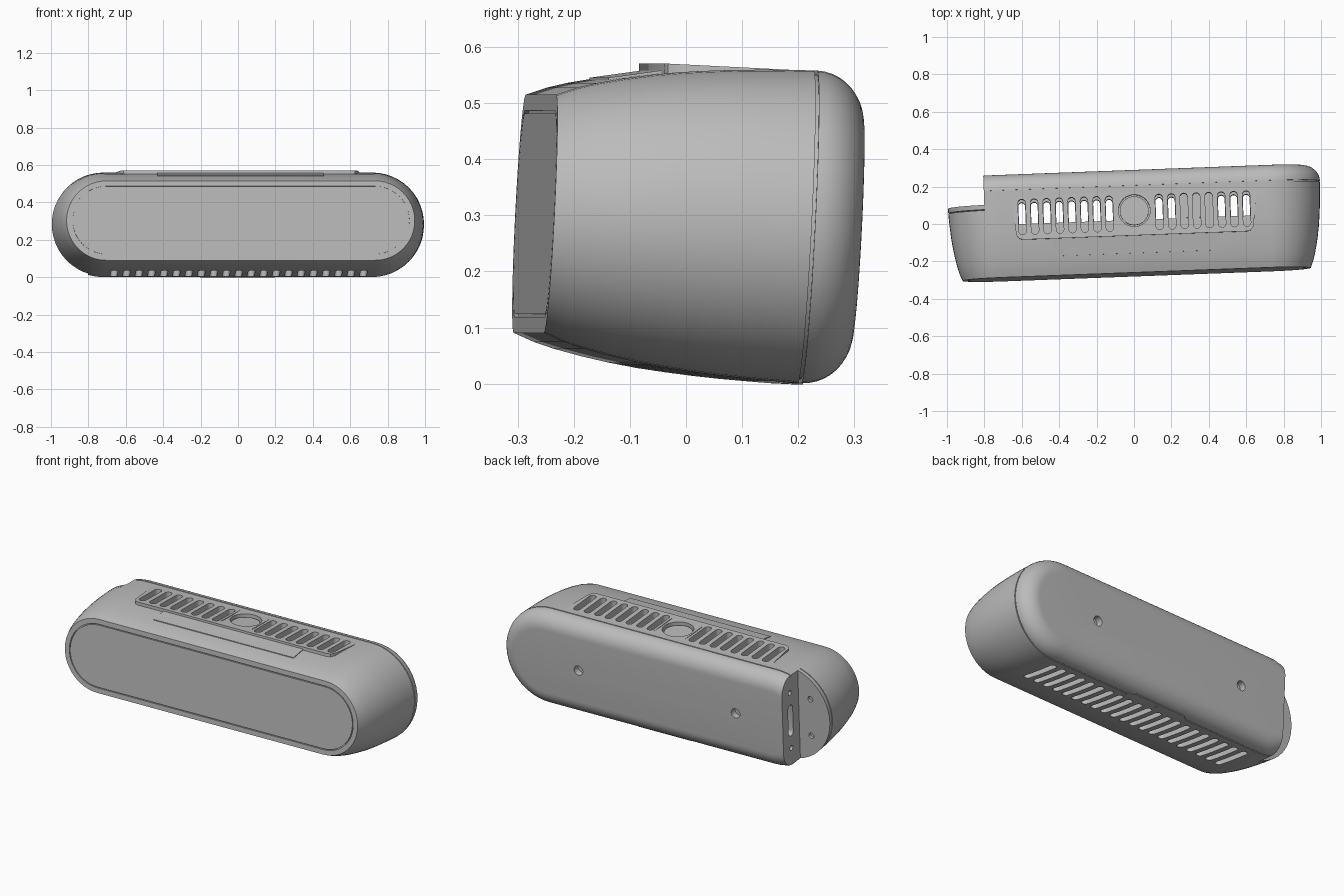
import bpy, bmesh, math
from mathutils import Matrix, Vector

if "Cube" in bpy.data.objects:
    bpy.data.objects.remove(bpy.data.objects["Cube"])

grey = bpy.data.materials.new("grey plastic")
grey.use_nodes = True
COLOUR = (0.5, 0.5, 0.5, 1)
grey.diffuse_color = COLOUR
grey.node_tree.nodes["Principled BSDF"].inputs["Base Color"].default_value = COLOUR
parts = []


# Outlines
def circle(r, u=0, v=0, n=32):
    return [(u + r * math.cos(math.tau * i / n), v + r * math.sin(math.tau * i / n)) for i in range(n)]


def stadium(half, r, n=24):
    pts = []
    for side in (1, -1):
        for i in range(n + 1):
            a = math.pi * (i / n - 0.5)
            pts.append((side * (half + r * math.cos(a)), side * r * math.sin(a)))
    return pts


def upright_slot(u, v, half, r):
    return [(u - q, v + p) for p, q in stadium(half, r, 8)]


def rect(u0, u1, v0, v1):
    return [(u0, v0), (u1, v0), (u1, v1), (u0, v1)]


# Solids
def place(pts, axis, t):
    order = {"X": lambda p, q: (t, p, q), "Y": lambda p, q: (p, t, q), "Z": lambda p, q: (p, q, t)}[axis]
    return [order(p, q) for p, q in pts]


def prism(pts, axis, a, b):
    return [place(pts, axis, a), place(pts, axis, b)]


def build(name, shells, keep=True):
    bm = bmesh.new()
    for rings in shells:
        loops = [[bm.verts.new(p) for p in ring] for ring in rings]
        n = len(loops[0])
        for a, b in zip(loops, loops[1:]):
            for i in range(n):
                bm.faces.new((a[i], a[(i + 1) % n], b[(i + 1) % n], b[i]))
        bm.faces.new(loops[0][::-1])
        bm.faces.new(loops[-1])
    bmesh.ops.recalc_face_normals(bm, faces=bm.faces)
    mesh = bpy.data.meshes.new(name)
    bm.to_mesh(mesh)
    bm.free()
    mesh.materials.append(grey)
    obj = bpy.data.objects.new(name, mesh)
    bpy.context.scene.collection.objects.link(obj)
    if keep:
        parts.append(obj)
    return obj


def cut(objs, shells, operation="DIFFERENCE"):
    cutter = build("cutter", shells, keep=False)
    cutter.hide_render = True
    for obj in objs:
        mod = obj.modifiers.new("cut", "BOOLEAN")
        mod.operation, mod.solver, mod.object = operation, "EXACT", cutter
        bpy.context.view_layer.update()
        graph = bpy.context.evaluated_depsgraph_get()
        mesh = bpy.data.meshes.new_from_object(obj.evaluated_get(graph))
        obj.modifiers.clear()
        obj.data = mesh
    bpy.data.objects.remove(cutter)


HALF = 0.719      # straight half length of the pill outline
SEAM, BACK, LEDGE, END = 0.188, 0.278, 0.117, -0.8


def pill_loft(sections):
    return [place(stadium(HALF, r), "Y", y) for y, r in sections]


# Main housing with a grooved front plate, swelling towards the back
front = -0.272
flank = [(front, 0.2125), (-0.235, 0.227), (-0.2, 0.237), (-0.15, 0.248), (-0.1, 0.257),
         (-0.05, 0.264), (0, 0.269), (0.05, 0.273), (0.1, 0.276), (SEAM - 0.003, 0.279)]
groove = [(front, 0.179), (front + 0.008, 0.179), (front + 0.008, 0.184), (front, 0.184)]
housing = build("main_housing", [pill_loft(groove + flank)])
cut([housing], [prism(rect(-0.74, 0.74, -0.15, 0.16), "Z", -0.215, 0.215)])
cut([housing], [prism(rect(-1.2, END, 0.088, 0.4), "Z", -0.5, 0.5)])

# Rear cover with a rounded rim, cut off square at the connector end
rim = [(SEAM - 0.004, 0.272), (SEAM + 0.003, 0.272)]
for i in range(11):
    a = math.pi / 2 * i / 10
    rim.append((SEAM + 0.003 + (BACK - SEAM - 0.003) * math.sin(a), 0.279 - 0.092 * (1 - math.cos(a))))
cover = build("rear_cover", [pill_loft(rim)])
cut([cover], [prism(rect(-1.2, END, 0, 0.4), "Z", -0.5, 0.5)])
cut([cover], [prism(circle(0.028, x, 0), "Y", 0.24, 0.4) for x in (-0.5, 0.5)])

# Connector ledge beside the cut end
ledge = build("connector_ledge", [pill_loft([(0.092, 0.275), (LEDGE, 0.277)])])
cut([ledge], [prism(rect(-1.2, END, 0, 0.4), "Z", -0.5, 0.5)], "INTERSECT")
cut([ledge], [prism(circle(0.016, -0.875, z), "Y", 0.1, 0.3) for z in (-0.11, 0.11)])

# Connector socket and its two screw holes in the end face
socket = [prism(upright_slot(0.2, 0, 0.07, 0.023), "X", -0.9, END + 0.04)]
socket += [prism(circle(0.014, 0.2, z), "X", -0.9, END + 0.03) for z in (-0.165, 0.165)]
cut([cover, housing], socket)

# Flat raised vent panel on top
outline = [(-0.66, 0.184), (-0.635, -0.05), (-0.62, -0.071), (-0.6, -0.077)]
outline += [(-x, y) for x, y in reversed(outline)]
panel = build("vent_panel", [prism(outline, "Z", 0.225, 0.278)])

# Shallow sloped slab in front of the panel
build("front_slab", [prism([(-0.17, 0.23), (-0.075, 0.24), (-0.075, 0.266), (-0.17, 0.248)],
                           "X", -0.44, 0.45)])

# Vent slots: two banks on top, one long row below
PITCH = 0.0667
top_slots = [prism(upright_slot(s * k * PITCH, 0.044, 0.075, 0.02), "Z", 0.15, 0.35)
             for k in range(2, 10) for s in (-1, 1)]
cut([housing, panel], top_slots)
bottom_slots = [prism(upright_slot(k * PITCH, 0.028, 0.1, 0.018), "Z", -0.35, -0.15)
                for k in range(-10, 11)]
cut([housing], bottom_slots)

# Round button well with split lines on both sides
BUTTON_Y = 0.056
cut([housing, panel], [prism(circle(0.085, 0, BUTTON_Y, 48), "Z", 0.24, 0.35)])
cut([panel], [prism(rect(x - 0.002, x + 0.002, -0.03, 0.2), "Z", 0.272, 0.35) for x in (-0.097, 0.097)])
build("button", [prism(circle(0.077, 0, BUTTON_Y, 48), "Z", 0.235, 0.262)])

# Inner core seen through the vents
build("inner_core", [prism(rect(-0.73, 0.73, -0.14, 0.015), "Z", -0.1, 0.1)])
build("inner_block", [prism(rect(0.23, 0.44, 0.016, 0.155), "Z", -0.1, 0.1)])

# Latch tab under the seam
tab = [(-0.2, 0.165), (0.2, 0.165), (0.2, 0.195), (0.17, 0.215), (-0.17, 0.215), (-0.2, 0.195)]
latch = build("latch_tab", [prism(tab, "Z", -0.28, -0.265)])
cut([latch], [prism(circle(0.008, 0, 0.188, 12), "Z", -0.3, -0.272)])

# Smooth shading, then the slight turn and lean of the whole unit
pose = (Matrix.Translation(Vector((0.004, 0.002, 0.289)))
        @ Matrix.Rotation(math.radians(2.15), 4, "Z") @ Matrix.Rotation(math.radians(-2.9), 4, "X"))
bpy.ops.object.select_all(action="DESELECT")
for obj in parts:
    obj.data.transform(pose)
    obj.select_set(True)
bpy.context.view_layer.objects.active = housing
bpy.ops.object.shade_smooth_by_angle(angle=math.radians(30))
